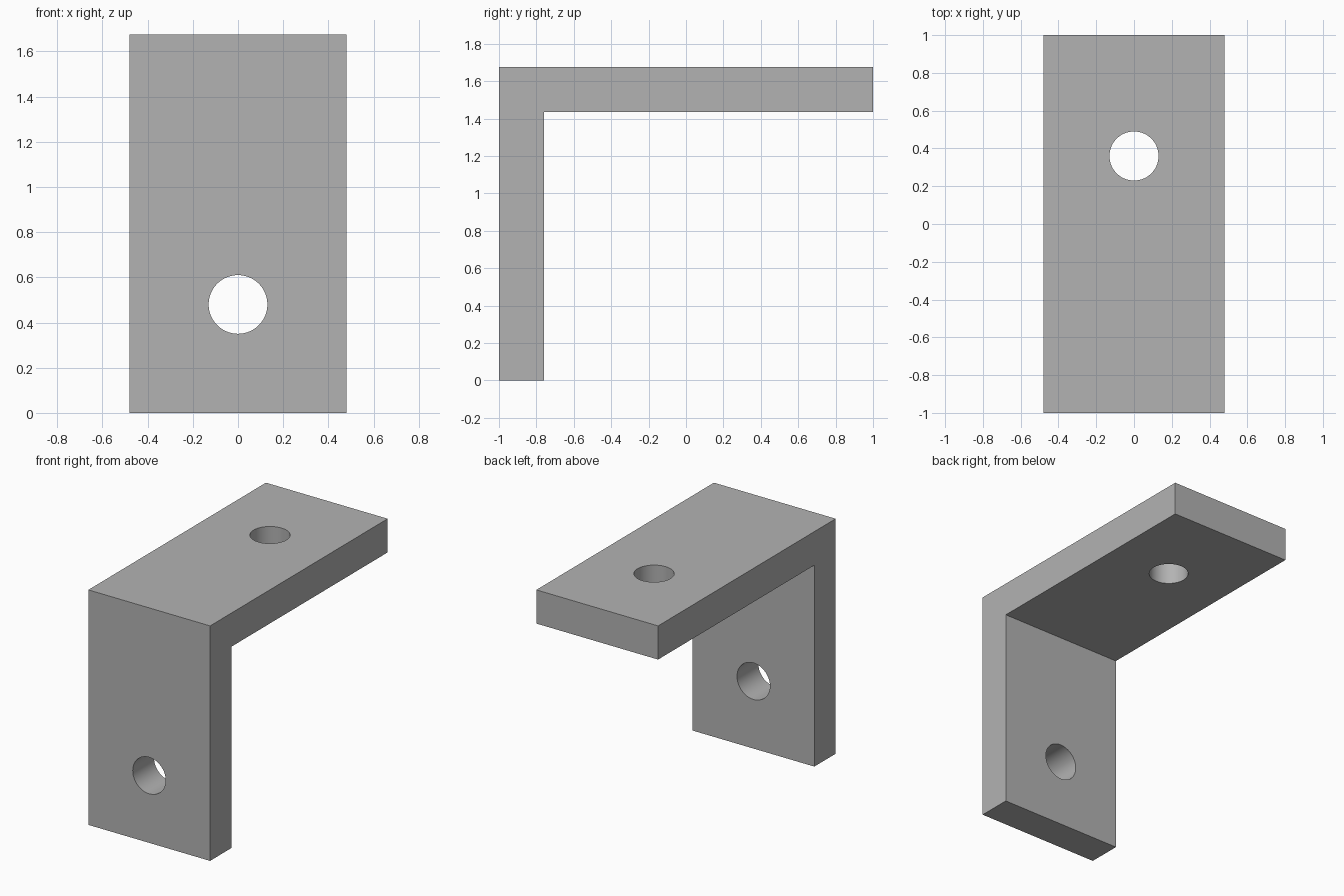
import bpy
import bmesh
from math import pi, radians

cube = bpy.data.objects.get("Cube")
if cube:
    bpy.data.objects.remove(cube, do_unlink=True)

WIDTH, HEIGHT, THICK, HOLE_RADIUS = 0.96, 1.675, 0.24, 0.13

grey = bpy.data.materials.new("plain grey metal")
grey.use_nodes = True
colour = (0.45, 0.45, 0.45, 1)
grey.diffuse_color = colour
grey.node_tree.nodes["Principled BSDF"].inputs["Base Color"].default_value = colour

# L-shaped side profile (y, z), extruded across the width
inner_y, inner_z = -1 + THICK, HEIGHT - THICK
profile = [(-1, 0), (inner_y, 0), (inner_y, inner_z),
           (1, inner_z), (1, HEIGHT), (-1, HEIGHT)]
bm = bmesh.new()
face = bm.faces.new([bm.verts.new((-WIDTH / 2, y, z)) for y, z in profile])
side = bmesh.ops.extrude_face_region(bm, geom=[face])
verts = [v for v in side["geom"] if isinstance(v, bmesh.types.BMVert)]
bmesh.ops.translate(bm, verts=verts, vec=(WIDTH, 0, 0))
bmesh.ops.recalc_face_normals(bm, faces=bm.faces)
mesh = bpy.data.meshes.new("angle_bracket")
bm.to_mesh(mesh)
bm.free()
mesh.materials.append(grey)
bracket = bpy.data.objects.new("angle_bracket", mesh)
bpy.context.collection.objects.link(bracket)


def drill(name, location, tilt):
    """Cut a round bolt hole through one leg of the bracket."""
    bpy.ops.mesh.primitive_cylinder_add(vertices=64, radius=HOLE_RADIUS, depth=THICK * 2,
                                        location=location, rotation=(tilt, 0, 0))
    cutter = bpy.context.object
    cutter.name = name
    cutter.hide_render = True
    cutter.data.materials.append(grey)
    cut = bracket.modifiers.new(name, "BOOLEAN")
    cut.operation = "DIFFERENCE"
    cut.solver = "EXACT"
    cut.object = cutter
    bpy.context.view_layer.objects.active = bracket
    bpy.ops.object.modifier_apply(modifier=cut.name)
    bpy.data.objects.remove(cutter, do_unlink=True)


# Bolt holes in the upright and the horizontal leg
drill("upright_hole", (0, -1 + THICK / 2, 0.48), pi / 2)
drill("top_hole", (0, 0.36, HEIGHT - THICK / 2), 0)

# Smooth hole walls, crisp edges
bpy.ops.object.select_all(action="DESELECT")
bracket.select_set(True)
bpy.context.view_layer.objects.active = bracket
bpy.ops.object.shade_smooth_by_angle(angle=radians(30))
